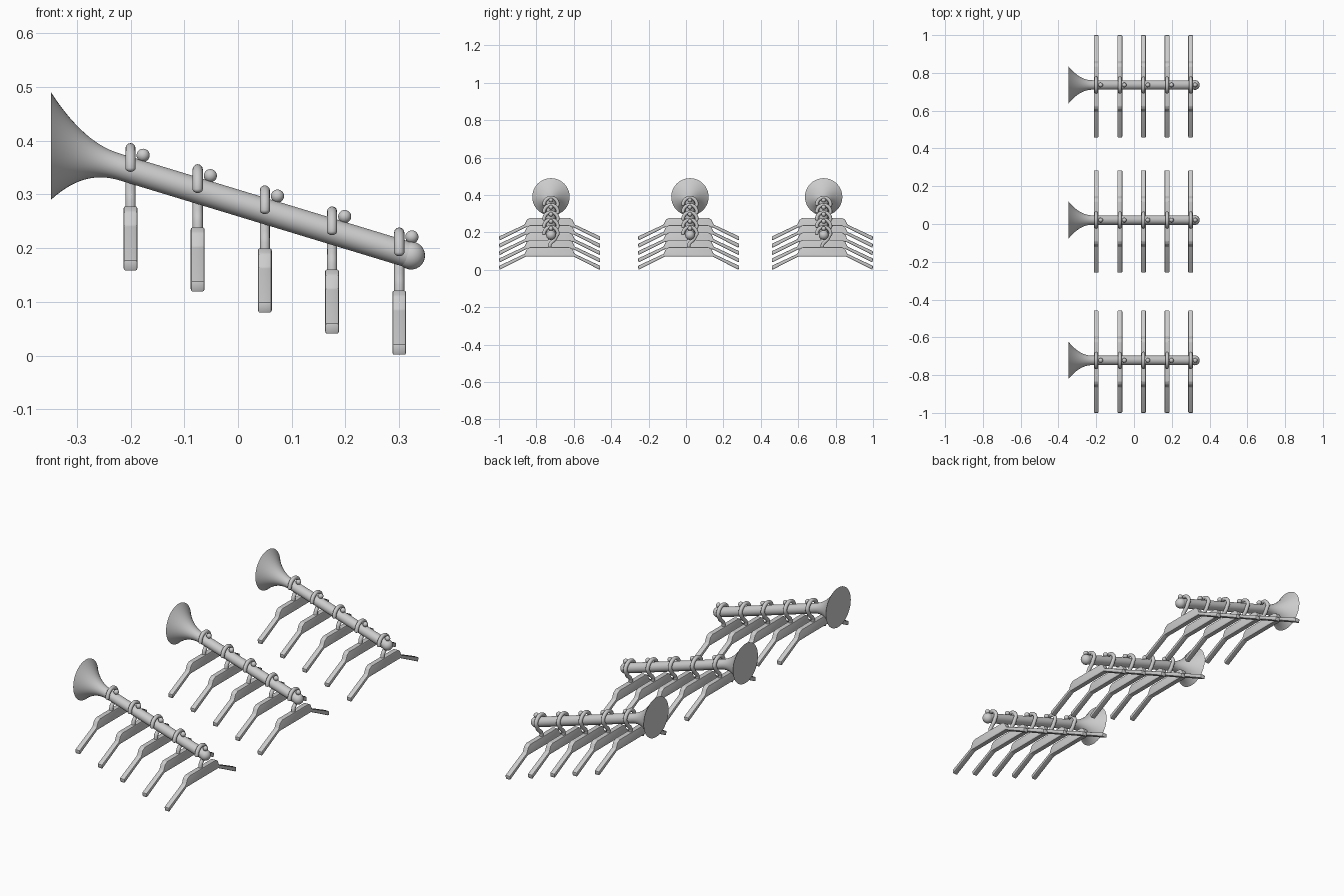
import bpy, bmesh, math

if "Cube" in bpy.data.objects:
    bpy.data.objects.remove(bpy.data.objects["Cube"])

ROWS = [-0.729, 0.014, 0.729]            # hanger centre of each rail
HANG_X = [-0.2, -0.075, 0.05, 0.175, 0.3]
SLOPE = -0.304
SHIFT = 0.007                            # rail sits slightly off hanger centre


def axis_z(x):
    return 0.39 + SLOPE * (x + 0.348)


def finish(bm, name, angle=40):
    bmesh.ops.recalc_face_normals(bm, faces=bm.faces[:])
    me = bpy.data.meshes.new(name)
    bm.to_mesh(me)
    bm.free()
    me.shade_smooth()
    me.set_sharp_from_angle(angle=math.radians(angle))
    return me


def place(name, data, loc):
    ob = bpy.data.objects.new(name, data)
    ob.location = loc
    bpy.context.collection.objects.link(ob)
    return ob


def rail_mesh():
    # round rail with flared flange, circles kept parallel to the wall
    prof = []
    for i in range(15):
        t = 1 - i / 14
        prof.append((-0.348 + 0.128 * (1 - t), 0.025 + 0.075 * t ** 2.1))
    prof.append((0.322, 0.025))
    bm = bmesh.new()
    n = 40
    rings = []
    for x, r in prof:
        rings.append([bm.verts.new((x, r * math.cos(2 * math.pi * k / n),
                                    axis_z(x) + r * math.sin(2 * math.pi * k / n)))
                      for k in range(n)])
    for a, b in zip(rings, rings[1:]):
        for k in range(n):
            bm.faces.new((a[k], a[(k + 1) % n], b[(k + 1) % n], b[k]))
    bm.faces.new(rings[0])
    bm.faces.new(rings[-1])
    return finish(bm, "rail")


def ball_mesh(name, r):
    bm = bmesh.new()
    bmesh.ops.create_uvsphere(bm, u_segments=24, v_segments=14, radius=r)
    return finish(bm, name)


def hanger_mesh():
    # mirrored outline in the YZ plane, extruded along X (top at z = 0)
    half = [(0.105, 0), (0.122, -0.010), (0.134, -0.036), (0.271, -0.100),
            (0.268, -0.121), (0.127, -0.050)]
    outline = half + [(-y, z) for y, z in reversed(half)]
    bm = bmesh.new()
    face = bm.faces.new([bm.verts.new((-0.013, y, z)) for y, z in outline])
    ext = bmesh.ops.extrude_face_region(bm, geom=[face])
    bmesh.ops.translate(bm, vec=(0.026, 0, 0),
                        verts=[v for v in ext["geom"] if isinstance(v, bmesh.types.BMVert)])
    bmesh.ops.recalc_face_normals(bm, faces=bm.faces[:])
    bmesh.ops.bevel(bm, geom=bm.edges[:], offset=0.004, segments=2,
                    profile=0.5, affect='EDGES')
    return finish(bm, "hanger", 35)


def hook_curve():
    # stem rises, bends to +y, loops over the rail, ends at -y
    r, cz = 0.037, 0.071
    pts = [(0, -0.01, 1), (0, 0.010, 1), (0.003, 0.018, 1), (0.010, 0.026, 1),
           (0.022, 0.036, 1), (0.030, 0.045, 1), (0.035, 0.056, 1)]
    for i in range(21):
        a = math.pi * i / 20
        pts.append((SHIFT + r * math.cos(a), cz + r * math.sin(a), 1))
    # rounded tip
    for i in range(1, 6):
        a = math.pi / 2 * i / 5
        pts.append((SHIFT - r, cz - 0.007 * math.sin(a), max(math.cos(a), 0.05)))
    cu = bpy.data.curves.new("hook", 'CURVE')
    cu.dimensions = '3D'
    cu.bevel_depth = 0.0095
    cu.bevel_resolution = 4
    cu.use_fill_caps = True
    sp = cu.splines.new('POLY')
    sp.points.add(len(pts) - 1)
    for p, (y, z, rad) in zip(sp.points, pts):
        p.co = (0, y, z, 1)
        p.radius = rad
    sp.use_smooth = True
    return cu


rail = rail_mesh()
tip = ball_mesh("rail_tip", 0.026)
stop = ball_mesh("stop_ball", 0.0122)
hanger = hanger_mesh()
hook = hook_curve()

for y in ROWS:
    ry = y + SHIFT
    place("rail", rail, (0, ry, 0))
    place("rail_tip", tip, (0.322, ry, axis_z(0.322)))
    for i, x in enumerate(HANG_X):
        top = 0.278 - 0.0392 * i
        place("hanger", hanger, (x, y, top))
        place("hanger_hook", hook, (x, y, top))
        # stop ball keeping the hook from sliding
        bx = x + 0.0235
        place("stop_ball", stop, (bx, ry, axis_z(bx) + 0.035))
